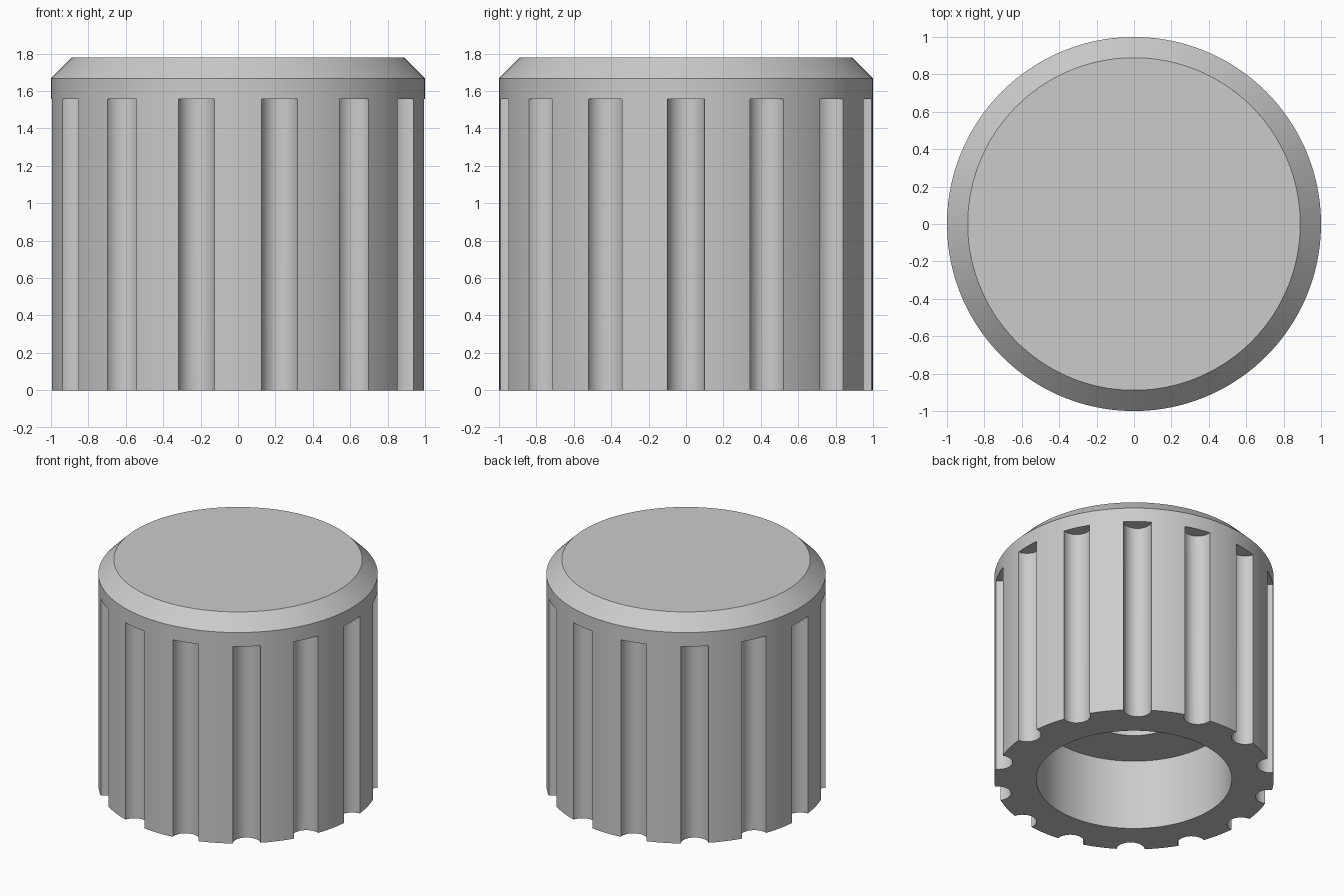
import bpy, bmesh, math
from mathutils import Matrix

FLUTES = 14
SEGMENTS = FLUTES * 10
HEIGHT = 1.778
FLUTE_TOP = 1.556
FLUTE_RADIUS = 0.1

cube = bpy.data.objects.get("Cube")
if cube:
    bpy.data.objects.remove(cube, do_unlink=True)

grey = bpy.data.materials.new("grey plastic")
grey.use_nodes = True
colour = (0.6, 0.6, 0.6, 1)
grey.diffuse_color = colour
grey.node_tree.nodes["Principled BSDF"].inputs["Base Color"].default_value = colour


def make_object(name, bm):
    bmesh.ops.recalc_face_normals(bm, faces=bm.faces)
    mesh = bpy.data.meshes.new(name)
    bm.to_mesh(mesh)
    bm.free()
    obj = bpy.data.objects.new(name, mesh)
    bpy.context.collection.objects.link(obj)
    mesh.materials.append(grey)
    return obj


def lathe(name, profile):
    """Turn a (radius, z) profile about z and cap both ends."""
    bm = bmesh.new()
    rings = []
    for r, z in profile:
        angles = [math.tau * (i + 0.5) / SEGMENTS for i in range(SEGMENTS)]
        rings.append([bm.verts.new((r * math.cos(a), r * math.sin(a), z)) for a in angles])
    for low, high in zip(rings, rings[1:]):
        for i in range(SEGMENTS):
            j = (i + 1) % SEGMENTS
            bm.faces.new((low[i], low[j], high[j], high[i]))
    bm.faces.new(rings[0])
    bm.faces.new(rings[-1])
    return make_object(name, bm)


# Knob body: shaft hole, ledge, wide bore, rim, outer wall, chamfer, top
knob = lathe("knob_body", [
    (0.333, 1.444), (0.333, 0.556), (0.70, 0.556), (0.70, 0),
    (1, 0), (1, 1.667), (0.889, HEIGHT),
])

# Grip flutes: round bars around the rim, cut from the body
bm = bmesh.new()
bar_length = FLUTE_TOP + 0.2
for k in range(FLUTES):
    place = (Matrix.Rotation(math.tau * k / FLUTES, 4, "Z")
             @ Matrix.Translation((1, 0, FLUTE_TOP - bar_length / 2)))
    bmesh.ops.create_cone(bm, cap_ends=True, segments=32, radius1=FLUTE_RADIUS,
                          radius2=FLUTE_RADIUS, depth=bar_length, matrix=place)
cutter = make_object("flute_cutter", bm)
cutter.hide_render = True

cut = knob.modifiers.new("flutes", "BOOLEAN")
cut.operation = "DIFFERENCE"
cut.solver = "EXACT"
cut.object = cutter

bpy.ops.object.select_all(action="DESELECT")
knob.select_set(True)
bpy.context.view_layer.objects.active = knob
bpy.ops.object.modifier_apply(modifier=cut.name)
bpy.data.objects.remove(cutter, do_unlink=True)
bpy.ops.object.shade_smooth_by_angle(angle=math.radians(30))
